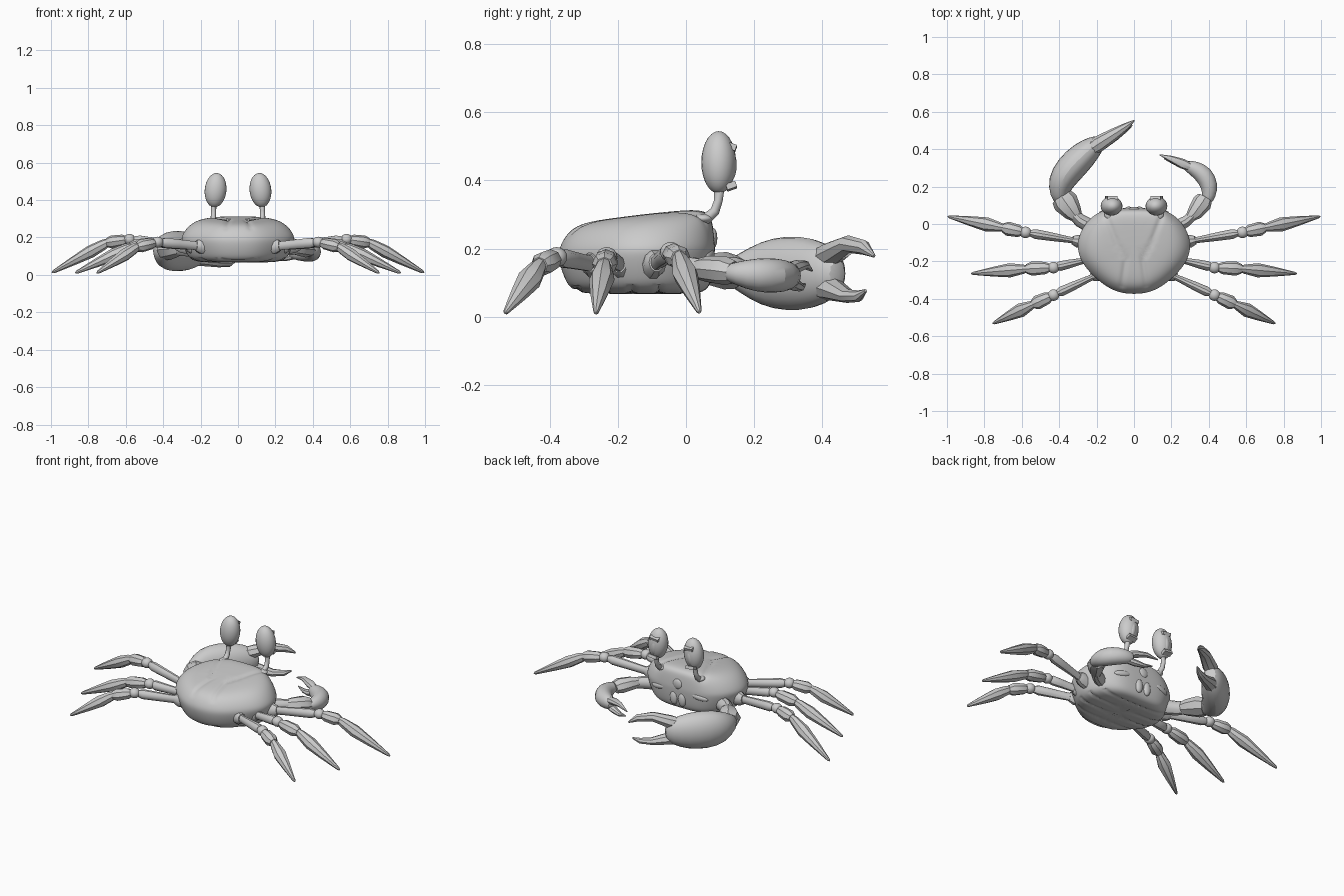
import bpy, bmesh, math
from mathutils import Vector

UP = Vector((0, 0, 1))


def add_mesh(name, bm):
    bmesh.ops.recalc_face_normals(bm, faces=bm.faces)
    me = bpy.data.meshes.new(name)
    bm.to_mesh(me)
    bm.free()
    ob = bpy.data.objects.new(name, me)
    bpy.context.collection.objects.link(ob)
    return ob


def loft(bm, rings):
    loops = [[bm.verts.new(p) for p in r] for r in rings]
    n = len(loops[0])
    for a, b in zip(loops, loops[1:]):
        for i in range(n):
            bm.faces.new((a[i], a[(i + 1) % n], b[(i + 1) % n], b[i]))
    bm.faces.new(loops[0])
    bm.faces.new(loops[-1])


def limb(name, path, s=1, sides=10, smooth=0):
    """Tapered tube; path rows are (x, y, z, half width, half height)."""
    pts = [Vector((p[0] * s, p[1], p[2])) for p in path]
    rings = []
    for i, c in enumerate(pts):
        t = (pts[min(i + 1, len(pts) - 1)] - pts[max(i - 1, 0)]).normalized()
        side = t.cross(UP).normalized()
        up = side.cross(t)
        w, h = path[i][3:]
        rings.append([c + side * w * math.cos(a) + up * h * math.sin(a)
                      for a in (2 * math.pi * k / sides for k in range(sides))])
    bm = bmesh.new()
    loft(bm, rings)
    ob = add_mesh(name, bm)
    if smooth:
        ob.modifiers.new("round", 'SUBSURF').levels = smooth
        ob.modifiers["round"].render_levels = smooth
    return ob


def ball(name, loc, radii, rot=(0, 0, 0)):
    bm = bmesh.new()
    bmesh.ops.create_uvsphere(bm, u_segments=24, v_segments=14, radius=1)
    ob = add_mesh(name, bm)
    ob.location, ob.scale, ob.rotation_euler = loc, radii, rot
    return ob


# Carapace: half outline lofted through levels, then subdivided
half = [(0, .085), (.1, .085), (.19, .07), (.27, .0), (.31, -.1),
        (.29, -.2), (.21, -.29), (.11, -.365), (0, -.38)]
outline = half + [(-x, y) for x, y in half[-2:0:-1]]
CY = -.13
# levels: x scale, front scale, back scale, z front, z back
levels = [(.45, .6, .5, .066, .066), (.82, .9, .82, .07, .07), (.92, .97, .93, .12, .11),
          (1, 1, 1, .19, .17), (1, 1, .99, .215, .205), (.88, .97, .88, .275, .25),
          (.68, .91, .72, .315, .274), (.35, .5, .4, .312, .288)]
rings = []
for sx, sf, sb, zf, zb in levels:
    ring = []
    for x, y in outline:
        d = y - CY
        k = (y + .38) / .465
        ring.append(Vector((x * sx, CY + d * (sf if d > 0 else sb), zb + (zf - zb) * k)))
    rings.append(ring)
bm = bmesh.new()
loft(bm, rings)
body = add_mesh("carapace", bm)
body.modifiers.new("round", 'SUBSURF').levels = 3
dg = bpy.context.evaluated_depsgraph_get()
body.data = bpy.data.meshes.new_from_object(body.evaluated_get(dg))
body.modifiers.clear()

# Carapace grooves above, abdomen grooves below
groove = [Vector(p) for p in ((.15, .05), (.09, -.11), (.045, -.19), (.065, -.33))]
for v in body.data.vertices:
    p = Vector((abs(v.co.x), v.co.y))
    if v.co.z > .23:
        d = 9
        for a, b in zip(groove, groove[1:]):
            t = max(0, min(1, (p - a).dot(b - a) / (b - a).length_squared))
            d = min(d, (p - a.lerp(b, t)).length)
        v.co.z -= .007 * math.exp(-(d / .014) ** 2)
    elif v.co.z < .09:
        v.co.z += .006 * max(0, math.cos(v.co.y * 2 * math.pi / .08)) ** 4

# Mouth plates and face ridges
for s in (-1, 1):
    ball("mouth_plate", (.028 * s, .075, .14), (.025, .018, .042))
    ball("cheek_ridge", (.14 * s, .066, .18), (.05, .016, .018), (0, .15 * s, -.2 * s))
ball("nose_ridge", (0, .08, .23), (.03, .012, .03))

# Eyes on stalks, with a framed pupil on the face side
for s in (-1, 1):
    limb("eye_stalk", [(.13, .03, .27, .02, .02), (.13, .06, .288, .016, .016),
                       (.132, .085, .31, .014, .014), (.131, .095, .34, .013, .013),
                       (.128, .098, .38, .016, .016)], s, 12)
    ball("eye_socket", (.13 * s, .05, .288), (.028, .028, .014))
    ball("eye", (.12 * s, .096, .453), (.058, .051, .092), (0, -.1 * s, 0))
    ball("pupil", (.12 * s, .118, .445), (.026, .031, .058), (0, -.1 * s, 0))
    for dz, tilt in ((.05, -.35), (-.065, .35)):
        bm = bmesh.new()
        bmesh.ops.create_cube(bm, size=1)
        lid = add_mesh("eye_lid", bm)
        lid.location = (.12 * s - dz * -.1 * s * -1, .133, .448 + dz)
        lid.scale = (.055, .03, .018)
        lid.rotation_euler = (tilt, -.1 * s, 0)
        lid.modifiers.new("bevel", 'BEVEL').width = .005

# Walking legs: body root, knee, dactyl start, tip
legs = [((.25, -.1, .15), (.58, -.045, .19), (.70, -.02, .172), (.995, .04, .012)),
        ((.22, -.185, .15), (.43, -.233, .175), (.575, -.24, .15), (.87, -.265, .01)),
        ((.16, -.255, .15), (.43, -.38, .175), (.54, -.43, .15), (.755, -.532, .01))]


def along(a, b, rows):
    return [(*Vector(a).lerp(Vector(b), t), w, h) for t, w, h in rows]


for s in (-1, 1):
    for root, knee, shin, tip in legs:
        limb("leg_coxa", along(root, knee, [(-.1, .035, .045), (.16, .034, .04), (.24, .022, .028)]), s)
        limb("leg_upper", along(root, knee, [(.1, .016, .026), (.3, .017, .024), (.6, .023, .026),
                                             (.84, .026, .028), (.93, .017, .02)]), s)
        ball("leg_knee", (knee[0] * s, *knee[1:]), (.031, .031, .029))
        limb("leg_shin", along(knee, shin, [(.12, .02, .02), (.3, .033, .031), (.8, .038, .035),
                                            (1, .025, .025)]), s, 8)
        limb("leg_dactyl", along(shin, tip, [(-.03, .018, .02), (.06, .025, .028), (.3, .038, .034),
                                             (.6, .026, .024), (.97, .008, .009), (1, .003, .003)]), s, 8)

# Large claw on the left
limb("large_claw_arm", [(-.2, -.03, .14, .04, .045), (-.29, .02, .14, .036, .042),
                        (-.33, .06, .14, .03, .036)])
limb("large_claw_wrist", [(-.295, .025, .14, .025, .03), (-.325, .06, .14, .05, .045),
                          (-.365, .115, .135, .07, .055), (-.385, .145, .13, .06, .05)], sides=8)
limb("large_claw_palm", [(-.385, .11, .13, .03, .03), (-.402, .15, .13, .05, .055),
                         (-.395, .22, .127, .075, .1), (-.345, .295, .127, .085, .116),
                         (-.27, .37, .127, .08, .11), (-.205, .425, .127, .055, .08),
                         (-.17, .45, .125, .03, .045)], sides=12, smooth=1)
limb("large_claw_upper_finger", [(-.25, .385, .165, .03, .035), (-.19, .428, .185, .043, .036),
                                 (-.11, .478, .213, .033, .026), (-.04, .523, .203, .019, .022),
                                 (0, .553, .178, .004, .005)], sides=8)
limb("large_claw_lower_finger", [(-.25, .385, .09, .035, .04), (-.18, .432, .08, .04, .034),
                                 (-.1, .475, .06, .028, .02), (-.045, .507, .06, .016, .017),
                                 (-.01, .528, .076, .004, .005)], sides=8)

# Small claw on the right
limb("small_claw_arm", [(.2, -.03, .14, .036, .04), (.28, .015, .14, .03, .036),
                        (.32, .05, .14, .025, .03)])
limb("small_claw_wrist", [(.29, .025, .14, .022, .028), (.325, .06, .14, .042, .038),
                          (.365, .115, .135, .053, .042), (.38, .14, .13, .042, .034)], sides=8)
limb("small_claw_palm", [(.385, .11, .13, .025, .022), (.402, .15, .127, .038, .036),
                         (.405, .205, .122, .05, .052), (.375, .265, .12, .055, .054),
                         (.32, .3, .12, .043, .045), (.265, .318, .12, .025, .03)], sides=12, smooth=1)
limb("small_claw_upper_finger", [(.31, .3, .135, .02, .02), (.26, .322, .147, .027, .019),
                                 (.2, .348, .152, .017, .013), (.137, .37, .135, .003, .003)], sides=8)
limb("small_claw_lower_finger", [(.31, .3, .105, .02, .02), (.26, .318, .093, .023, .018),
                                 (.21, .335, .086, .015, .012), (.16, .35, .095, .003, .003)], sides=8)

# Smooth shading with crisp facet edges
bpy.ops.object.select_all(action='SELECT')
bpy.context.view_layer.objects.active = body
bpy.ops.object.shade_smooth_by_angle(angle=math.radians(35))
